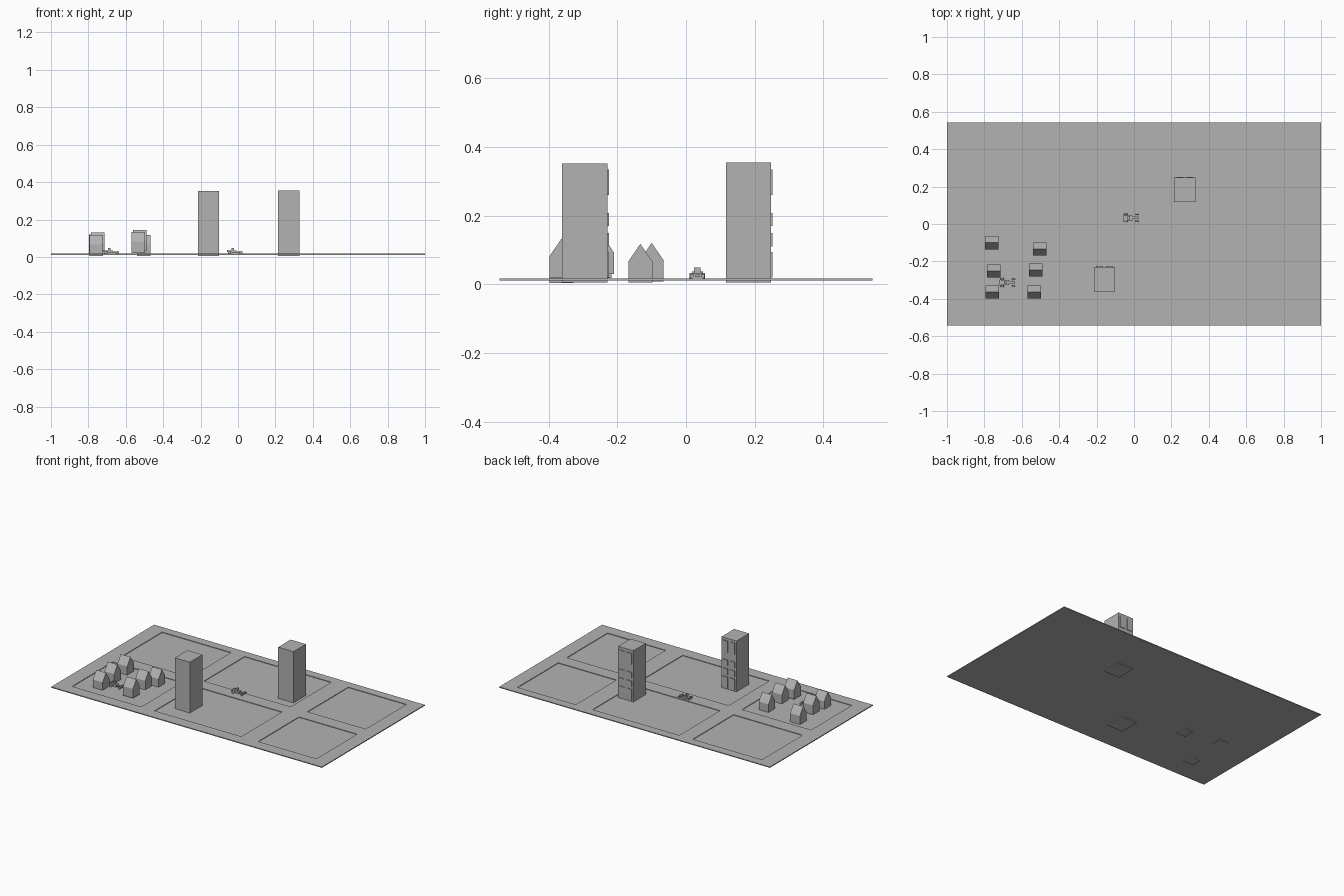
import bpy, bmesh, math
from mathutils import Matrix

old = bpy.data.objects.get("Cube")
if old:
    bpy.data.objects.remove(old)

grey = bpy.data.materials.new("plain_grey")
grey.use_nodes = True
colour = (0.45, 0.45, 0.45, 1)
grey.diffuse_color = colour
grey.node_tree.nodes["Principled BSDF"].inputs["Base Color"].default_value = colour


def finish(name, bm):
    bmesh.ops.recalc_face_normals(bm, faces=bm.faces)
    mesh = bpy.data.meshes.new(name)
    bm.to_mesh(mesh)
    bm.free()
    mesh.materials.append(grey)
    obj = bpy.data.objects.new(name, mesh)
    bpy.context.collection.objects.link(obj)
    return obj


def add_box(bm, x0, x1, y0, y1, z0, z1):
    verts = bmesh.ops.create_cube(bm, size=1)["verts"]
    for v in verts:
        v.co.x = x0 if v.co.x < 0 else x1
        v.co.y = y0 if v.co.y < 0 else y1
        v.co.z = z0 if v.co.z < 0 else z1


def add_wheel(bm, x, y, z, radius, width):
    place = Matrix.Translation((x, y, z)) @ Matrix.Rotation(math.pi / 2, 4, 'X')
    bmesh.ops.create_cone(bm, cap_ends=True, segments=12, radius1=radius,
                          radius2=radius, depth=width, matrix=place)


# Ground plate with six shallow city blocks sunk between the roads
TOP, SUNK, BOTTOM = 0.017, 0.013, 0.011
xs = [-1, -0.9, -0.39, -0.29, 0.35, 0.475, 0.905, 1]
ys = [-0.543, -0.465, -0.035, 0.055, 0.485, 0.543]
bm = bmesh.new()
grid = [[bm.verts.new((x, y, TOP)) for y in ys] for x in xs]
blocks, cells = [], []
for i in range(len(xs) - 1):
    for j in range(len(ys) - 1):
        f = bm.faces.new((grid[i][j], grid[i + 1][j], grid[i + 1][j + 1], grid[i][j + 1]))
        cells.append(f)
        if i % 2 and j % 2:
            blocks.append(f)
# outer skirt and underside
rim = [e for e in bm.edges if e.is_boundary]
skirt = bmesh.ops.extrude_edge_only(bm, edges=rim)["geom"]
for v in skirt:
    if isinstance(v, bmesh.types.BMVert):
        v.co.z = BOTTOM
bmesh.ops.contextual_create(bm, geom=[e for e in skirt if isinstance(e, bmesh.types.BMEdge)
                                      and e.is_boundary])
for f in blocks:
    new = bmesh.ops.extrude_discrete_faces(bm, faces=[f])["faces"][0]
    for v in new.verts:
        v.co.z = SUNK
finish("ground", bm)


# Towers with raised windows and a door on the back wall
def tower(name, x0, x1, y0, y1, z1):
    bm = bmesh.new()
    add_box(bm, x0, x1, y0, y1, 0.005, z1)
    finish(name, bm)
    bm = bmesh.new()
    mid = (x0 + x1) / 2
    for z_low, z_high in [(0.26, 0.335), (0.17, 0.208), (0.11, 0.15), (0.02, 0.095)]:
        for side in (-1, 1):
            a, b = sorted((mid + side * 0.008, mid + side * 0.045))
            add_box(bm, a, b, y1 - 0.001, y1 + 0.004, z_low, z_high)
    finish(name + "_windows", bm)


tower("front_tower", -0.213, -0.102, -0.362, -0.229, 0.352)
tower("back_tower", 0.215, 0.328, 0.117, 0.248, 0.355)


# Houses: gable profile swept along x
def house(name, x, y, z0):
    half_x, half_y, eave, ridge = 0.036, 0.035, 0.062, 0.113
    profile = [(-half_y, 0), (half_y, 0), (half_y, eave), (0, ridge), (-half_y, eave)]
    bm = bmesh.new()
    face = bm.faces.new([bm.verts.new((x - half_x, y + py, z0 + pz)) for py, pz in profile])
    ext = bmesh.ops.extrude_face_region(bm, geom=[face])["geom"]
    bmesh.ops.translate(bm, vec=(2 * half_x, 0, 0),
                        verts=[v for v in ext if isinstance(v, bmesh.types.BMVert)])
    finish(name, bm)


sites = [(-0.76, -0.1, 0.008), (-0.75, -0.252, 0.018), (-0.757, -0.363, 0.004),
         (-0.505, -0.133, 0.005), (-0.525, -0.245, 0.031), (-0.533, -0.363, 0.02)]
for n, site in enumerate(sites, 1):
    house(f"house_{n}", *site)


# Small open-wheeled cars: body, nose, cab, wings and wheels
def car(name, x, y, z):
    bm = bmesh.new()
    add_box(bm, x - 0.036, x + 0.01, y - 0.013, y + 0.013, z + 0.005, z + 0.018)
    add_box(bm, x + 0.01, x + 0.043, y - 0.006, y + 0.006, z + 0.006, z + 0.014)
    add_box(bm, x - 0.016, x - 0.004, y - 0.009, y + 0.009, z + 0.018, z + 0.034)
    add_box(bm, x - 0.042, x - 0.034, y - 0.016, y + 0.016, z + 0.012, z + 0.022)
    finish(name + "_body", bm)
    bm = bmesh.new()
    for side in (-1, 1):
        add_wheel(bm, x - 0.027, y + side * 0.019, z + 0.009, 0.009, 0.008)
        add_wheel(bm, x + 0.034, y + side * 0.018, z + 0.008, 0.008, 0.007)
    finish(name + "_wheels", bm)


car("centre_car", -0.018, 0.033, 0.015)
car("village_car", -0.678, -0.313, 0.015)
